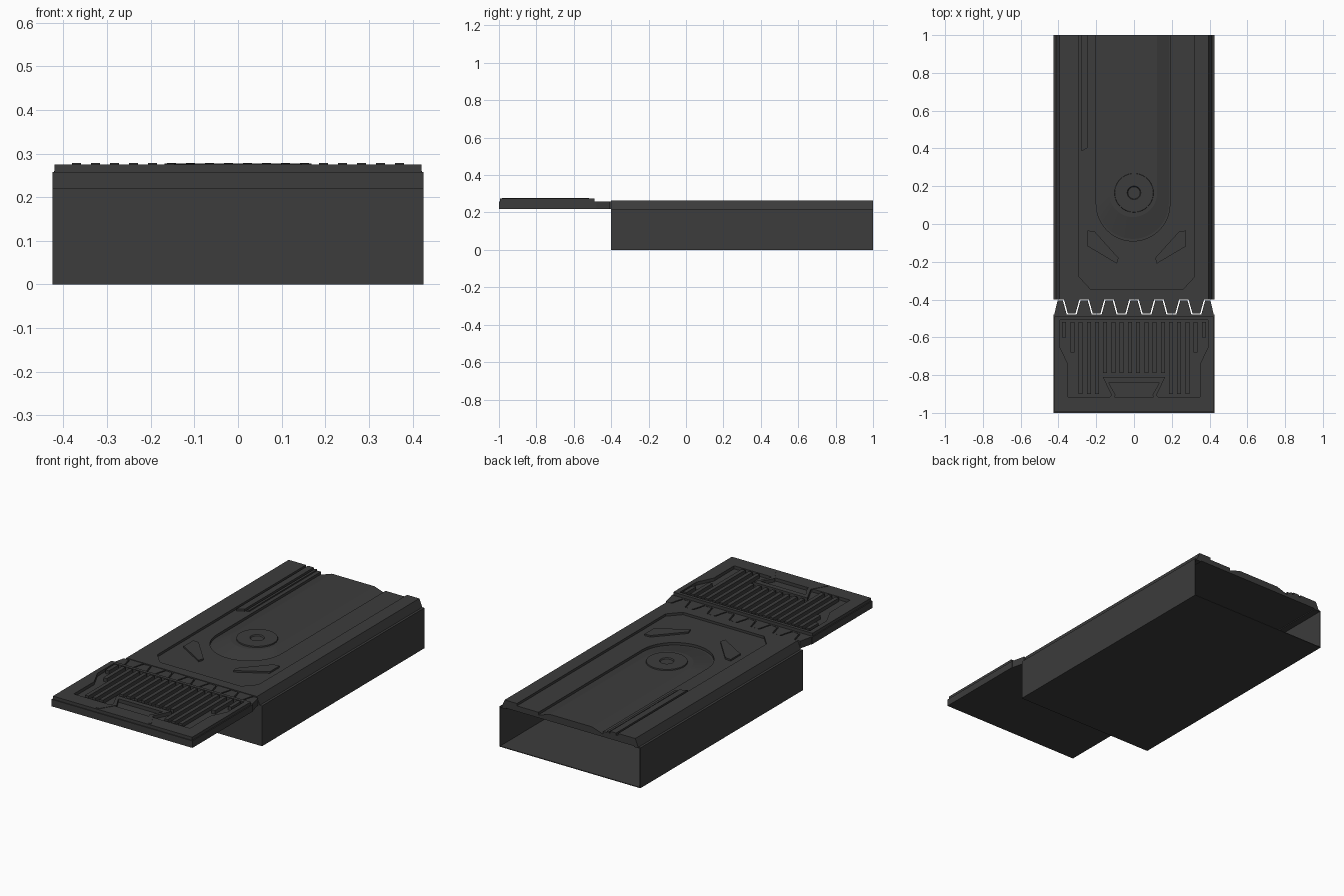
import bpy, bmesh, math

cube = bpy.data.objects.get("Cube")
if cube:
    bpy.data.objects.remove(cube, do_unlink=True)

# One dark metal colour
grey = bpy.data.materials.new("dark_grey_metal")
grey.use_nodes = True
grey.diffuse_color = (0.045, 0.045, 0.045, 1)
grey.node_tree.nodes["Principled BSDF"].inputs["Base Color"].default_value = grey.diffuse_color


def make(name, bm):
    bmesh.ops.recalc_face_normals(bm, faces=bm.faces)
    mesh = bpy.data.meshes.new(name)
    bm.to_mesh(mesh)
    bm.free()
    mesh.materials.append(grey)
    obj = bpy.data.objects.new(name, mesh)
    bpy.context.collection.objects.link(obj)
    return obj


def loft(bm, low, high):
    """Close two matching 3D outlines into a solid."""
    a = [bm.verts.new(p) for p in low]
    b = [bm.verts.new(p) for p in high]
    bm.faces.new(a)
    bm.faces.new(b)
    for i in range(len(a)):
        j = (i + 1) % len(a)
        bm.faces.new((a[i], a[j], b[j], b[i]))


def prism(name, outlines, z0, z1, tops=None):
    """Raise flat outlines from z0 to z1, with optional smaller tops."""
    bm = bmesh.new()
    for i, low in enumerate(outlines):
        high = tops[i] if tops else low
        loft(bm, [(x, y, z0) for x, y in low], [(x, y, z1) for x, y in high])
    return make(name, bm)


def rect(x0, x1, y0, y1):
    return [(x0, y0), (x1, y0), (x1, y1), (x0, y1)]


def flip(points, centre=0):
    return [(2 * centre - x, y) for x, y in points]


def both(points, centre=0):
    return [points, flip(points, centre)]


def circle(r, cy, n=40):
    return [(r * math.cos(math.tau * i / n), cy + r * math.sin(math.tau * i / n)) for i in range(n)]


def u_shape(r, cy, cx=-0.005, n=24):
    """Open-backed U running from the rear edge around a front arc."""
    arc = [(cx + r * math.cos(math.pi * (1 + i / n)), cy + r * math.sin(math.pi * (1 + i / n)))
           for i in range(n + 1)]
    return [(cx - r, 1)] + arc + [(cx + r, 1)]


W, FRONT, LEDGE = 0.425, -0.4, 0.22

# Thin-walled lower box, open at the back
prism("box_floor", [rect(-W, W, FRONT, 1)], 0, 0.004)
prism("box_front_wall", [rect(-W, W, FRONT, FRONT + 0.005)], 0.004, LEDGE)
prism("box_side_walls", both(rect(W - 0.004, W, FRONT, 1)), 0.004, LEDGE)
prism("box_ledges", both(rect(0.385, W, FRONT, 1)), LEDGE - 0.005, LEDGE)

# Sloping side rails
bm = bmesh.new()
for s in (1, -1):
    profile = [(0.38, LEDGE), (0.412, LEDGE), (0.394, 0.263), (0.38, 0.263)]
    loft(bm, [(s * x, FRONT, z) for x, z in profile], [(s * x, 1, z) for x, z in profile])
make("side_rails", bm)

# Deck: base sheet, raised border and sunken floor around the central track
prism("deck_base", [rect(-0.385, 0.385, FRONT, 1)], LEDGE, 0.236)
recess = [(-0.29, 1), (-0.29, -0.28), (-0.23, -0.345), (0.26, -0.345), (0.32, -0.28), (0.32, 1)]
border = [(-0.385, 1), (-0.385, FRONT), (0.385, FRONT), (0.385, 1)]
prism("deck_border", [border + recess[::-1]], 0.23, 0.263)
track = u_shape(0.195, 0.105)
prism("deck_floor", [recess + track[::-1]], 0.23, 0.25)
prism("track_pad", [track], 0.234, 0.257, [u_shape(0.128, 0.165)])

# Round hub in the track
bm = bmesh.new()
rings = [(0.105, 0.25), (0.102, 0.263), (0.036, 0.263), (0.032, 0.257)]
loops = [[bm.verts.new((x, y, z)) for x, y in circle(r, 0.165)] for r, z in rings]
for lo, hi in zip(loops, loops[1:]):
    for i in range(len(lo)):
        j = (i + 1) % len(lo)
        bm.faces.new((lo[i], lo[j], hi[j], hi[i]))
bm.faces.new(loops[-1])
make("track_hub", bm)

# Angular wedges and the single side runner
wedge = [(0.275, -0.035), (0.24, -0.038), (0.112, -0.18), (0.12, -0.21), (0.275, -0.118)]
prism("deck_wedges", both(wedge, 0.015), 0.245, 0.259)
prism("side_runner", [[(-0.278, 1), (-0.278, 0.385), (-0.243, 0.405), (-0.243, 1)]], 0.245, 0.262)
prism("side_runner_lip", [[(-0.235, 1), (-0.235, 0.41), (-0.222, 0.415), (-0.222, 1)]], 0.245, 0.257)

# Interlocking teeth between deck and gate
PITCH, GAP = 0.132, 0.003
deck_teeth, gate_teeth = [], []
for i in range(6):
    c = (i - 2.5) * PITCH
    deck_teeth.append([(c - 0.0435 + GAP, FRONT), (c - 0.0235 + GAP, -0.473),
                       (c + 0.0235 - GAP, -0.473), (c + 0.0435 - GAP, FRONT)])
for i in range(5):
    c = (i - 2) * PITCH
    gate_teeth.append([(c - 0.0425 + GAP, -0.479), (c - 0.0225 + GAP, -0.406),
                       (c + 0.0225 - GAP, -0.406), (c + 0.0425 - GAP, -0.479)])
gate_teeth += both([(0.3535 + GAP, -0.479), (0.3735 + GAP, -0.406), (0.405, -0.406), (0.422, -0.479)])
prism("deck_teeth", deck_teeth, LEDGE, 0.26)
prism("gate_teeth", gate_teeth, LEDGE, 0.26)

# Front gate slab and its angular rim
prism("gate_slab", [rect(-W, W, -1, -0.479)], LEDGE, 0.258)
rim = [(0, -0.49), (0.42, -0.49), (0.42, -0.995), (0, -0.995), (0, -0.915), (0.35, -0.915),
       (0.35, -0.74), (0.393, -0.65), (0.393, -0.508), (0, -0.508)]
prism("gate_rim", both(rim), 0.255, 0.275)

# Grille bars, shortened at the corners and above the mouth
bars = []
for i in range(9):
    x = 0.0218 + i * 0.0435
    end = -0.79 if i < 4 else -0.9 if i < 7 else -0.68 if i == 7 else -0.6
    bars += both(rect(x - 0.0105, x + 0.0105, end, -0.518))
prism("gate_grille_bars", bars, 0.255, 0.278)

# Mouth bracket and its lower chevrons
bracket = [(0, -0.81), (0.165, -0.81), (0.12, -0.905), (0.098, -0.905), (0.135, -0.838), (0, -0.838)]
prism("gate_mouth_bracket", both(bracket), 0.255, 0.277)
chevron = [(0.098, -0.905), (0.12, -0.905), (0.168, -0.985), (0.146, -0.985)]
prism("gate_chevrons", both(chevron), 0.27, 0.277)
